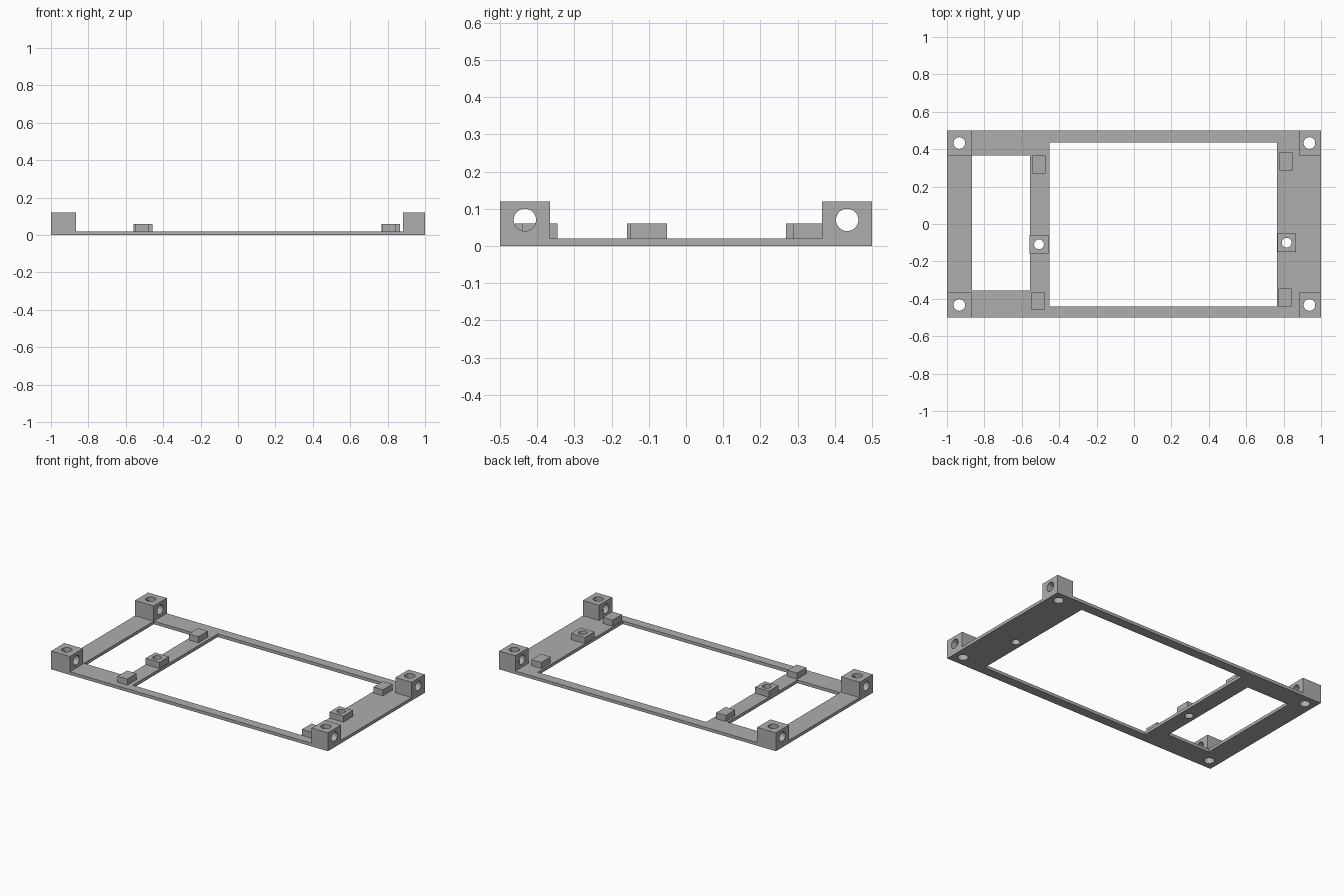
import bpy

cube = bpy.data.objects.get("Cube")
if cube:
    bpy.data.objects.remove(cube, do_unlink=True)

grey = bpy.data.materials.new("plain grey")
grey.use_nodes = True
COLOUR = (0.42, 0.42, 0.42, 1)
grey.diffuse_color = COLOUR
grey.node_tree.nodes["Principled BSDF"].inputs["Base Color"].default_value = COLOUR

BASE, PAD_TOP, BLOCK_TOP = 0.02, 0.06, 0.12


def box(name, x0, x1, y0, y1, z0, z1):
    bpy.ops.mesh.primitive_cube_add(size=1)
    ob = bpy.context.object
    ob.name = name
    ob.location = ((x0 + x1) / 2, (y0 + y1) / 2, (z0 + z1) / 2)
    ob.scale = (x1 - x0, y1 - y0, z1 - z0)
    bpy.ops.object.transform_apply(location=True, rotation=False, scale=True)
    ob.data.materials.append(grey)
    return ob


def drill(x, y, radius, z=0, along_x=False):
    rotation = (0, 1.5708, 0) if along_x else (0, 0, 0)
    bpy.ops.mesh.primitive_cylinder_add(vertices=40, radius=radius, depth=0.5,
                                        location=(x, y, z), rotation=rotation)
    ob = bpy.context.object
    ob.name = "drill"
    ob.hide_render = True
    ob.data.materials.append(grey)
    return ob


def cut(target, cutter):
    """Subtract the cutter and remove it."""
    mod = target.modifiers.new("cut", "BOOLEAN")
    mod.operation, mod.solver, mod.object = "DIFFERENCE", "EXACT", cutter
    bpy.context.view_layer.objects.active = target
    bpy.ops.object.modifier_apply(modifier=mod.name)
    bpy.data.objects.remove(cutter, do_unlink=True)


def smooth(ob):
    bpy.ops.object.select_all(action="DESELECT")
    ob.select_set(True)
    bpy.context.view_layer.objects.active = ob
    bpy.ops.object.shade_smooth_by_angle(angle=0.5)


# Base plate with its two openings
plate = box("base_plate", -1, 1, -0.5, 0.5, 0, BASE)
cut(plate, box("small_opening", -0.865, -0.557, -0.355, 0.366, -0.1, 0.1))
cut(plate, box("large_opening", -0.452, 0.765, -0.44, 0.437, -0.1, 0.1))

# Corner blocks, each drilled upright and sideways
for side, x0, x1, hole_x in (("right", -1, -0.865, -0.934), ("left", 0.883, 1, 0.938)):
    for end, y0, y1, hole_y in (("front", -0.5, -0.365, -0.433), ("back", 0.365, 0.5, 0.433)):
        block = box(f"{end}_{side}_corner_block", x0, x1, y0, y1, BASE, BLOCK_TOP)
        for part in (block, plate):
            cut(part, drill(hole_x, hole_y, 0.031))
        cut(block, drill(hole_x, hole_y, 0.03, 0.07, True))
        smooth(block)

# Drilled mounting bosses in the middle of the crossbars
for side, x, y in (("right", -0.508, -0.109), ("left", 0.816, -0.1)):
    boss = box(f"{side}_mounting_boss", x - 0.05, x + 0.05, y - 0.049, y + 0.049, BASE, PAD_TOP)
    for part in (boss, plate):
        cut(part, drill(x, y, 0.026))
    smooth(boss)
smooth(plate)

# Plain rest pads near the crossbar ends
for name, x, y in (("back_right", -0.509, 0.317), ("front_right", -0.514, -0.411),
                   ("back_left", 0.812, 0.335), ("front_left", 0.807, -0.393)):
    box(f"{name}_rest_pad", x - 0.035, x + 0.035, y - 0.048, y + 0.048, BASE, PAD_TOP)
